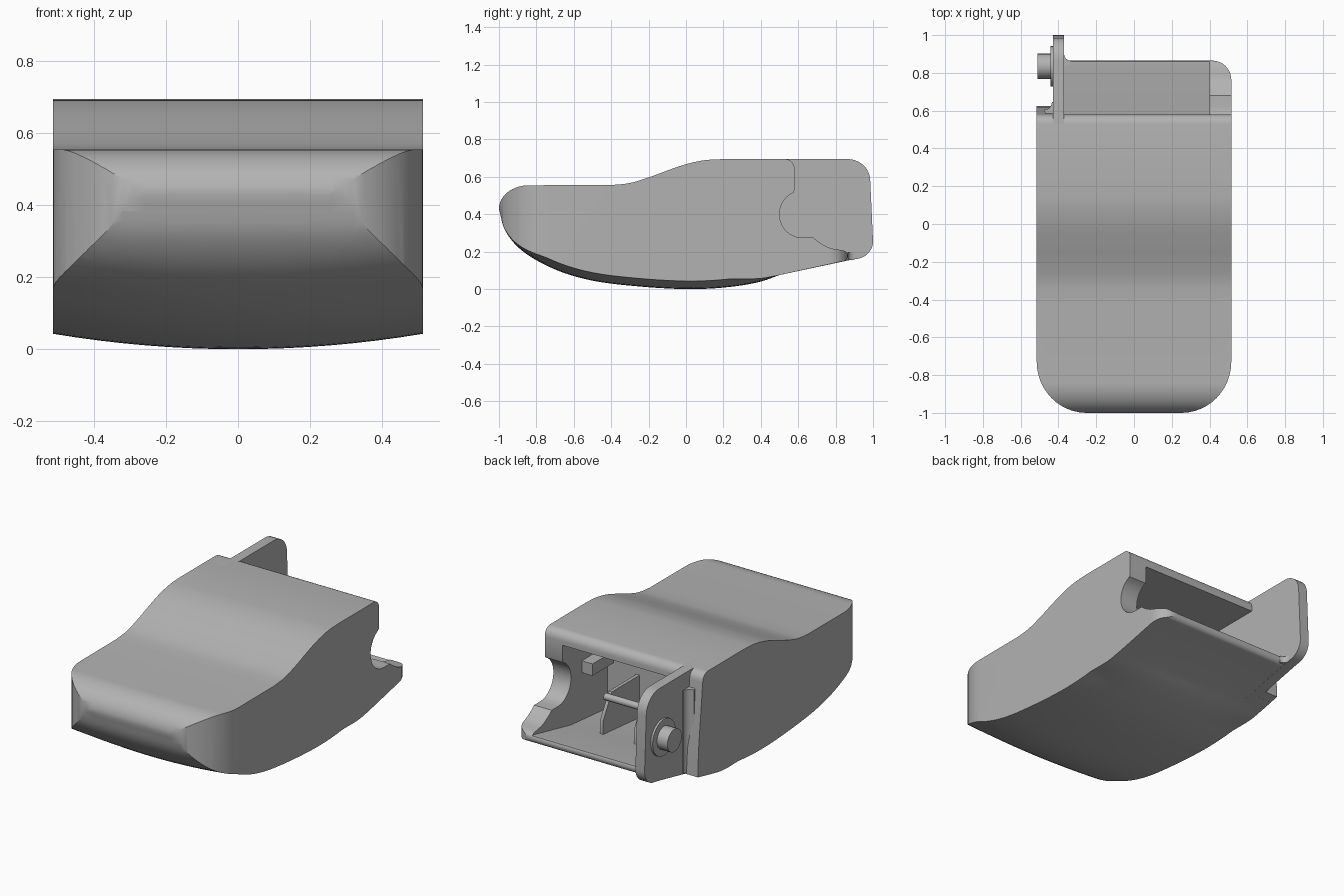
import bpy, bmesh, math
from mathutils import Vector

cube = bpy.data.objects.get("Cube")
if cube:
    bpy.data.objects.remove(cube)

grey = bpy.data.materials.new("grey plastic")
grey.use_nodes = True
COLOUR = (0.45, 0.45, 0.45, 1)
grey.diffuse_color = COLOUR
grey.node_tree.nodes["Principled BSDF"].inputs["Base Color"].default_value = COLOUR


def finish(name, bm):
    bmesh.ops.recalc_face_normals(bm, faces=bm.faces)
    mesh = bpy.data.meshes.new(name)
    bm.to_mesh(mesh)
    bm.free()
    mesh.materials.append(grey)
    obj = bpy.data.objects.new(name, mesh)
    bpy.context.collection.objects.link(obj)
    return obj


def prism(name, pts, axis, lo, hi, steps=1, shape=None):
    """Extrude a profile along x (points are y, z) or along z (points are x, y)."""
    bm = bmesh.new()
    rings = []
    for i in range(steps + 1):
        t = lo + (hi - lo) * i / steps
        ring = []
        for a, b in pts:
            co = Vector((t, a, b) if axis == "x" else (a, b, t))
            ring.append(bm.verts.new(shape(co) if shape else co))
        rings.append(ring)
    n = len(pts)
    for r, s in zip(rings, rings[1:]):
        for i in range(n):
            j = (i + 1) % n
            bm.faces.new((r[i], r[j], s[j], s[i]))
    bm.faces.new(rings[0])
    bm.faces.new(rings[-1])
    return finish(name, bm)


def arc(cx, cy, rx, ry, start, end, n=12):
    """Points on an elliptical arc, angles in degrees."""
    out = []
    for i in range(n + 1):
        a = math.radians(start + (end - start) * i / n)
        out.append((cx + rx * math.cos(a), cy + ry * math.sin(a)))
    return out


def spline(pts, n=5):
    """Smooth curve through the points."""
    p = [Vector(q) for q in pts]
    p = [2 * p[0] - p[1]] + p + [2 * p[-1] - p[-2]]
    out = []
    for a, b, c, d in zip(p, p[1:], p[2:], p[3:]):
        for i in range(n):
            t = i / n
            v = 0.5 * (2 * b + (c - a) * t + (2 * a - 5 * b + 4 * c - d) * t * t
                       + (3 * b - a - 3 * c + d) * t ** 3)
            out.append(tuple(v))
    return out + [tuple(p[-2])]


def boolean(obj, other, operation):
    mod = obj.modifiers.new(operation.lower(), "BOOLEAN")
    mod.operation = operation
    mod.solver = "EXACT"
    mod.object = other
    bpy.context.view_layer.objects.active = obj
    bpy.ops.object.modifier_apply(modifier=mod.name)
    bpy.data.objects.remove(other)


def cylinder(name, x0, x1, y, z, r):
    return prism(name, arc(y, z, r, r, 0, 345, 23), "x", x0, x1)


# Main shell: side profile with hinge notch, bottom crowned across the width
W = 0.515
belly = spline([(-1, 0.43), (-0.965, 0.31), (-0.87, 0.2), (-0.7, 0.105), (-0.5, 0.045),
                (-0.25, 0.014), (0, 0), (0.2, 0.008), (0.38, 0.035), (0.5, 0.075)])
rear = [(0.83, 0.147)] + arc(0.835, 0.177, 0.03, 0.03, -70, 70, 8)
scallop = spline([(0.82, 0.21), (0.77, 0.22), (0.72, 0.245), (0.68, 0.275)], 4)
notch = [(0.62, 0.275)] + arc(0.62, 0.4, 0.12, 0.125, 255, 112, 14)
lip = [(0.58, 0.53)] + arc(0.53, 0.645, 0.05, 0.05, 0, 90, 6)
roof = spline([(0.2, 0.695), (0.1, 0.689), (0, 0.668), (-0.1, 0.634), (-0.2, 0.597),
               (-0.3, 0.567), (-0.4, 0.556)])
nose = arc(-0.84, 0.43, 0.16, 0.125, 90, 172, 12)


def crown(co):
    if co.z < 0.43 and co.y < 0.5:
        fade = min(1, (co.y + 1) / 0.25, (0.5 - co.y) / 0.25)
        co.z += 0.043 * max(0, fade) * (co.x / W) ** 2
    return co


shell = prism("shell", belly + rear + scallop + notch + lip + roof + nose,
              "x", -W, W, 16, crown)

# Rounded plan outline trims the nose and the tray corner
plan = (arc(-0.25, -0.73, 0.265, 0.27, 180, 270) + arc(0.25, -0.73, 0.265, 0.27, 270, 360)
        + arc(0.415, 0.765, 0.1, 0.1, 0, 90, 8) + [(-0.4, 0.865), (-0.4, 0.57), (-W, 0.57)])
boolean(shell, prism("plan_trim", plan, "z", -0.2, 1), "INTERSECT")

# Rear cavity with a sloping floor
cavity = [(0.16, 0.09), (0.5, 0.12), (0.84, 0.193), (0.95, 0.193), (0.95, 0.62), (0.16, 0.62)]
boolean(shell, prism("cavity_cut", cavity, "x", -0.37, 0.4), "DIFFERENCE")

# Solid corner behind the shell, beside the hinge plate
corner = ([(0.45, 0.0667), (0.5, 0.075), (0.625, 0.103), (0.62, 0.25), (0.58, 0.645)]
          + arc(0.53, 0.645, 0.05, 0.05, 0, 90, 6) + [(0.45, 0.695)])
corner_block = prism("corner_block", corner, "x", -W, -0.43)

# Concave fillet between corner and plate
fillet = [(-0.42, 0.55), (-0.46, 0.55)] + arc(-0.475, 0.645, 0.04, 0.04, -90, 0, 8) + [(-0.42, 0.645)]
corner_fillet = prism("corner_fillet", fillet, "z", 0.11, 0.6)

# Hinge plate
plate = ([(0.45, 0.0667), (0.5, 0.075), (0.89, 0.158)] + arc(0.9, 0.255, 0.1, 0.095, -75, 0, 8)
         + arc(0.865, 0.58, 0.12, 0.115, 0, 90, 10) + [(0.45, 0.695)])
hinge_plate = prism("hinge_plate", plate, "x", -0.43, -0.37)
inner_fillet = prism("inner_fillet", [(-0.375, 0.84), (-0.375, 0.9)]
                     + arc(-0.335, 0.9, 0.035, 0.035, 180, 270, 6) + [(-0.335, 0.84)],
                     "z", 0.155, 0.195)

# Hinge pin, washer and inner parts
parts = [
    shell, corner_block, corner_fillet, hinge_plate, inner_fillet,
    cylinder("hinge_pin", -0.51, -0.42, 0.835, 0.4, 0.067),
    cylinder("hinge_washer", -0.442, -0.42, 0.835, 0.4, 0.108),
    cylinder("cross_rod", -0.38, 0.21, 0.45, 0.32, 0.02),
    prism("wall_bracket", [(0.2, 0.39), (0.4, 0.39), (0.4, 0.46), (0.2, 0.46)], "x", 0.33, 0.41),
]
for i, x in enumerate((-0.02, 0.2)):
    rib = [(0.15, 0.08), (0.5, 0.11), (0.5, 0.2), (0.42, 0.34), (0.15, 0.34)]
    parts.append(prism(f"floor_rib_{i + 1}", rib, "x", x - 0.01, x + 0.01))

# Smooth shading with sharp edges kept
bpy.ops.object.select_all(action="DESELECT")
for obj in parts:
    obj.select_set(True)
bpy.context.view_layer.objects.active = shell
bpy.ops.object.shade_smooth_by_angle(angle=math.radians(30))
